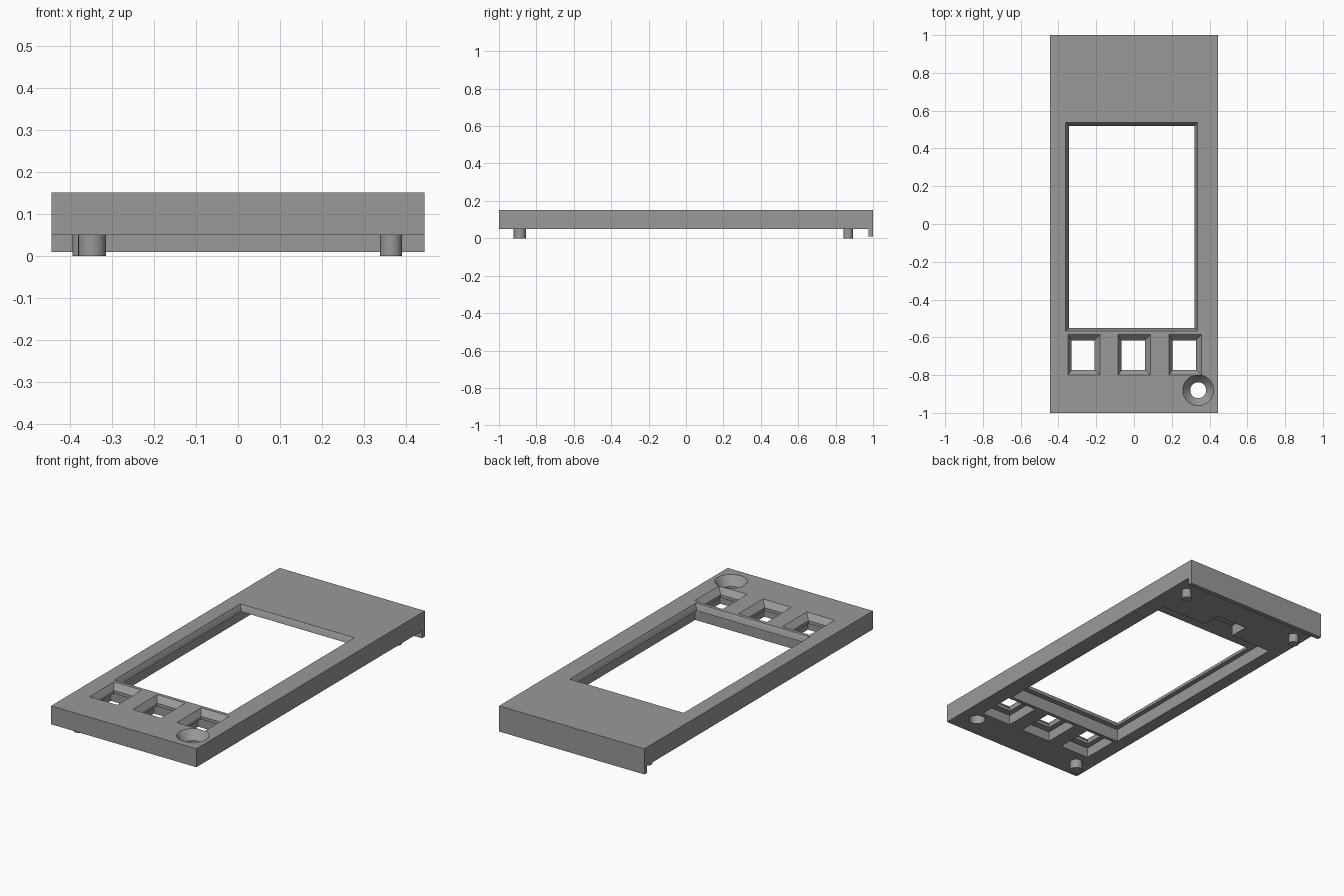
import bpy, bmesh, math

if "Cube" in bpy.data.objects:
    bpy.data.objects.remove(bpy.data.objects["Cube"])

grey = bpy.data.materials.new("mid grey plastic")
grey.diffuse_color = (0.32, 0.32, 0.32, 1)
grey.use_nodes = True
grey.node_tree.nodes["Principled BSDF"].inputs["Base Color"].default_value = grey.diffuse_color


def loft(name, rings):
    """Closed solid skinned through a stack of equal-sized point rings."""
    bm = bmesh.new()
    loops = [[bm.verts.new(p) for p in ring] for ring in rings]
    n = len(loops[0])
    for a, b in zip(loops, loops[1:]):
        for i in range(n):
            j = (i + 1) % n
            bm.faces.new((a[i], a[j], b[j], b[i]))
    bm.faces.new(loops[0])
    bm.faces.new(loops[-1])
    bmesh.ops.recalc_face_normals(bm, faces=bm.faces)
    mesh = bpy.data.meshes.new(name)
    bm.to_mesh(mesh)
    bm.free()
    ob = bpy.data.objects.new(name, mesh)
    bpy.context.collection.objects.link(ob)
    mesh.materials.append(grey)
    return ob


def rect(x0, x1, y0, y1, z, grow=0.0):
    x0, x1, y0, y1 = x0 - grow, x1 + grow, y0 - grow, y1 + grow
    return [(x0, y0, z), (x1, y0, z), (x1, y1, z), (x0, y1, z)]


def box(name, x0, x1, y0, y1, z0, z1):
    return loft(name, [rect(x0, x1, y0, y1, z) for z in (z0, z1)])


def turned(name, x, y, profile, n=32):
    """Round solid about a vertical axis from (radius, height) pairs."""
    turn = [2 * math.pi * i / n for i in range(n)]
    return loft(name, [[(x + r * math.cos(t), y + r * math.sin(t), z)
                        for t in turn] for r, z in profile])


def smooth(ob):
    bpy.ops.object.select_all(action='DESELECT')
    ob.select_set(True)
    bpy.context.view_layer.objects.active = ob
    bpy.ops.object.shade_smooth_by_angle(angle=math.radians(30))


def cut(target, cutter):
    bpy.context.view_layer.objects.active = target
    mod = target.modifiers.new("cut", 'BOOLEAN')
    mod.operation, mod.solver, mod.object = 'DIFFERENCE', 'EXACT', cutter
    bpy.ops.object.modifier_apply(modifier=mod.name)
    bpy.data.objects.remove(cutter, do_unlink=True)


BOTTOM, TOP = 0.05, 0.152
panel = box("front_panel", -0.445, 0.445, -1, 1, BOTTOM, TOP)

# Screen seat and connector pocket in the underside
cut(panel, box("screen_seat", -0.372, 0.35, -0.58, 0.66, 0.0, 0.12))
cut(panel, box("connector_pocket", -0.12, 0.07, 0.64, 0.77, 0.0, 0.11))

# Screen window with a bevelled rim
window = (-0.345, 0.32, -0.55, 0.52)
cut(panel, loft("window", [rect(*window, 0.0), rect(*window, 0.122),
                           rect(*window, TOP, 0.017), rect(*window, 0.2, 0.017)]))

# Three button openings: seat below, hole, flared top
for x0, x1 in ((-0.33, -0.21), (-0.065, 0.058), (0.205, 0.328)):
    cut(panel, box("button_seat", x0 - 0.03, x1 + 0.03, -0.81, -0.60, 0.0, 0.105))
    hole = (x0, x1, -0.772, -0.617)
    cut(panel, loft("button_hole", [
        rect(*hole, 0.0), rect(*hole, 0.122),
        rect(x0 - 0.02, x1 + 0.03, -0.80, -0.586, TOP),
        rect(x0 - 0.02, x1 + 0.03, -0.80, -0.586, 0.2)]))

# Round knob hole in a shallow dish
dish = [(0.042, 0.0), (0.042, 0.105), (0.052, 0.115), (0.063, 0.128),
        (0.073, 0.14), (0.082, TOP), (0.082, 0.2)]
cut(panel, turned("knob_hole", 0.34, -0.88, dish))
smooth(panel)

# Lip under the back edge
box("back_lip", -0.445, 0.445, 0.975, 1, 0.01, BOTTOM)

# Locating pins
for name, x, y, r in (("front_left_pin", -0.348, -0.888, 0.033),
                      ("back_left_pin", -0.369, 0.867, 0.026),
                      ("back_right_pin", 0.365, 0.867, 0.026)):
    smooth(turned(name, x, y, [(r, 0.0), (r, BOTTOM + 0.002)]))
